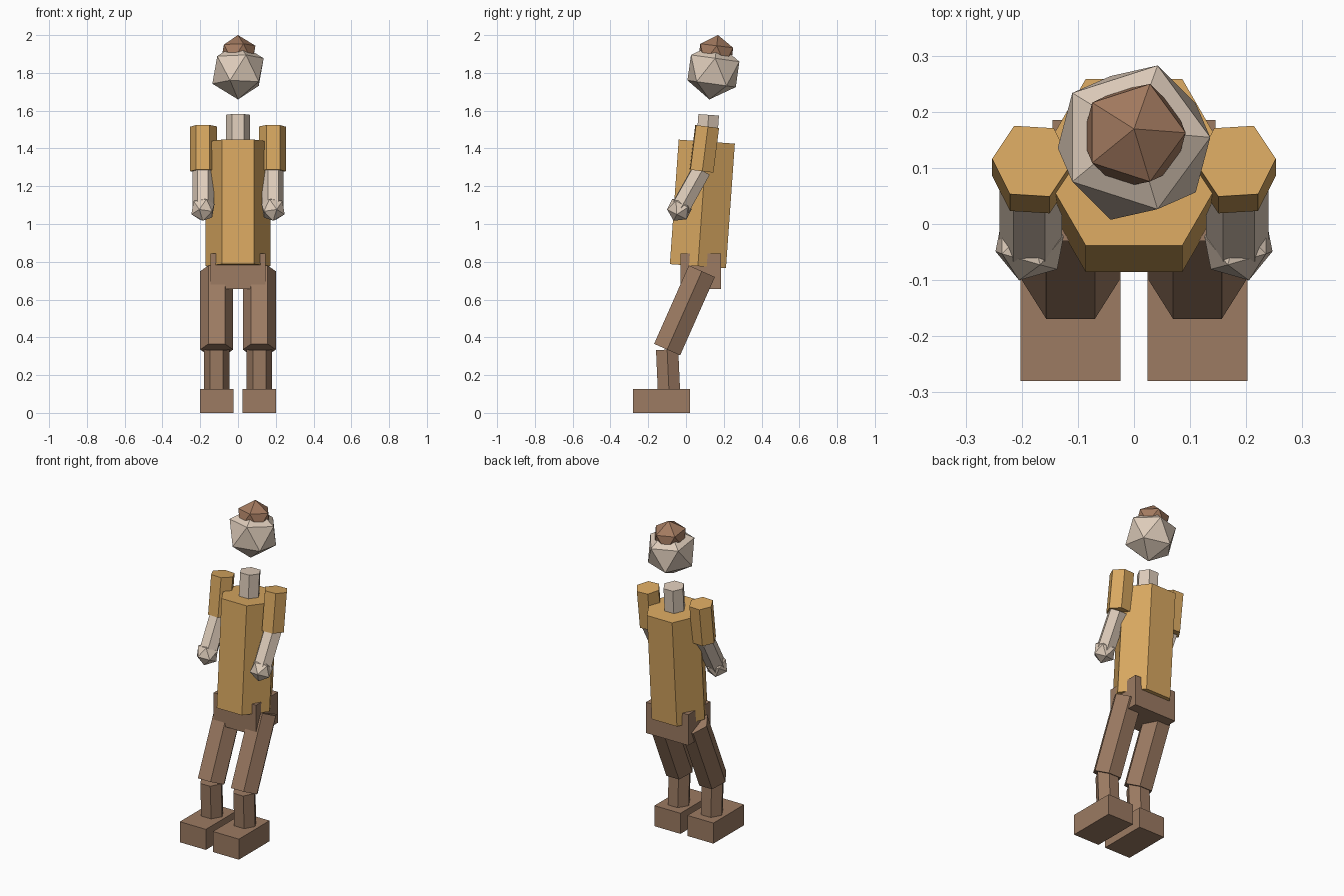
import bpy
import bmesh
from math import atan2, pi, radians
from mathutils import Matrix, Vector

cube = bpy.data.objects.get("Cube")
if cube:
    bpy.data.objects.remove(cube, do_unlink=True)


def material(name, srgb):
    linear = [((c + 0.055) / 1.055) ** 2.4 for c in srgb] + [1.0]
    mat = bpy.data.materials.new(name)
    mat.use_nodes = True
    mat.diffuse_color = linear
    mat.node_tree.nodes["Principled BSDF"].inputs["Base Color"].default_value = linear
    return mat


shirt = material("mustard cloth", (0.85, 0.66, 0.38))
brown = material("brown cloth", (0.61, 0.48, 0.385))
hair = material("brown hair", (0.64, 0.48, 0.375))
skin = material("pale skin", (0.87, 0.80, 0.73))


def finish(name, bm, matrix, mat):
    bm.transform(matrix)
    bmesh.ops.recalc_face_normals(bm, faces=bm.faces)
    mesh = bpy.data.meshes.new(name)
    bm.to_mesh(mesh)
    bm.free()
    mesh.materials.append(mat)
    bpy.context.collection.objects.link(bpy.data.objects.new(name, mesh))


def limb(name, x, top, bottom, radius, mat, twist=0):
    """Hexagonal prism between two (y, z) joints."""
    a, b = Vector((x, *top)), Vector((x, *bottom))
    axis = a - b
    bm = bmesh.new()
    bmesh.ops.create_cone(bm, cap_ends=True, segments=6, radius1=radius,
                          radius2=radius, depth=axis.length)
    matrix = (Matrix.Translation((a + b) / 2)
              @ Matrix.Rotation(-atan2(axis.y, axis.z), 4, "X")
              @ Matrix.Rotation(pi / 2 + radians(twist), 4, "Z"))
    finish(name, bm, matrix, mat)


def ball(name, centre, radius, lean, mat, flip=1):
    """Faceted ball leaning backwards by some degrees."""
    bm = bmesh.new()
    bmesh.ops.create_icosphere(bm, subdivisions=1, radius=radius)
    matrix = (Matrix.Translation(centre) @ Matrix.Rotation(-radians(lean), 4, "X")
              @ Matrix.Diagonal((flip, 1, 1, 1)))
    finish(name, bm, matrix, mat)


def box(name, low, high, mat):
    low, high = Vector(low), Vector(high)
    bm = bmesh.new()
    bmesh.ops.create_cube(bm, size=1)
    matrix = Matrix.Translation((low + high) / 2) @ Matrix.Diagonal((*(high - low), 1))
    finish(name, bm, matrix, mat)


# Body and head
box("pelvis", (-0.145, -0.03, 0.655), (0.145, 0.185, 0.845), brown)
limb("torso", 0, (0.110, 1.436), (0.063, 0.777), 0.172, shirt)
limb("neck", 0, (0.120, 1.578), (0.108, 1.41), 0.063, skin)
ball("head", (0, 0.145, 1.81), 0.152, 8, skin)
ball("hair", (0, 0.157, 1.898), 0.103, 7, hair)

# Arms and legs
for side, s in (("right", -1), ("left", 1)):
    limb(side + "_upper_arm", 0.182 * s, (0.112, 1.516), (0.082, 1.28), 0.071, shirt, 3.5 * s)
    limb(side + "_forearm", 0.184 * s, (0.082, 1.285), (-0.033, 1.08), 0.056, skin, 3.5 * s)
    ball(side + "_hand", (0.186 * s, -0.035, 1.078), 0.068, 27, skin, -s)
    limb(side + "_thigh", 0.113 * s, (0.084, 0.75), (-0.10, 0.335), 0.087, brown)
    limb(side + "_shin", 0.113 * s, (-0.10, 0.335), (-0.089, 0.09), 0.068, brown)
    x1, x2 = sorted((0.024 * s, 0.202 * s))
    box(side + "_foot", (x1, -0.28, 0), (x2, 0.02, 0.127), brown)
